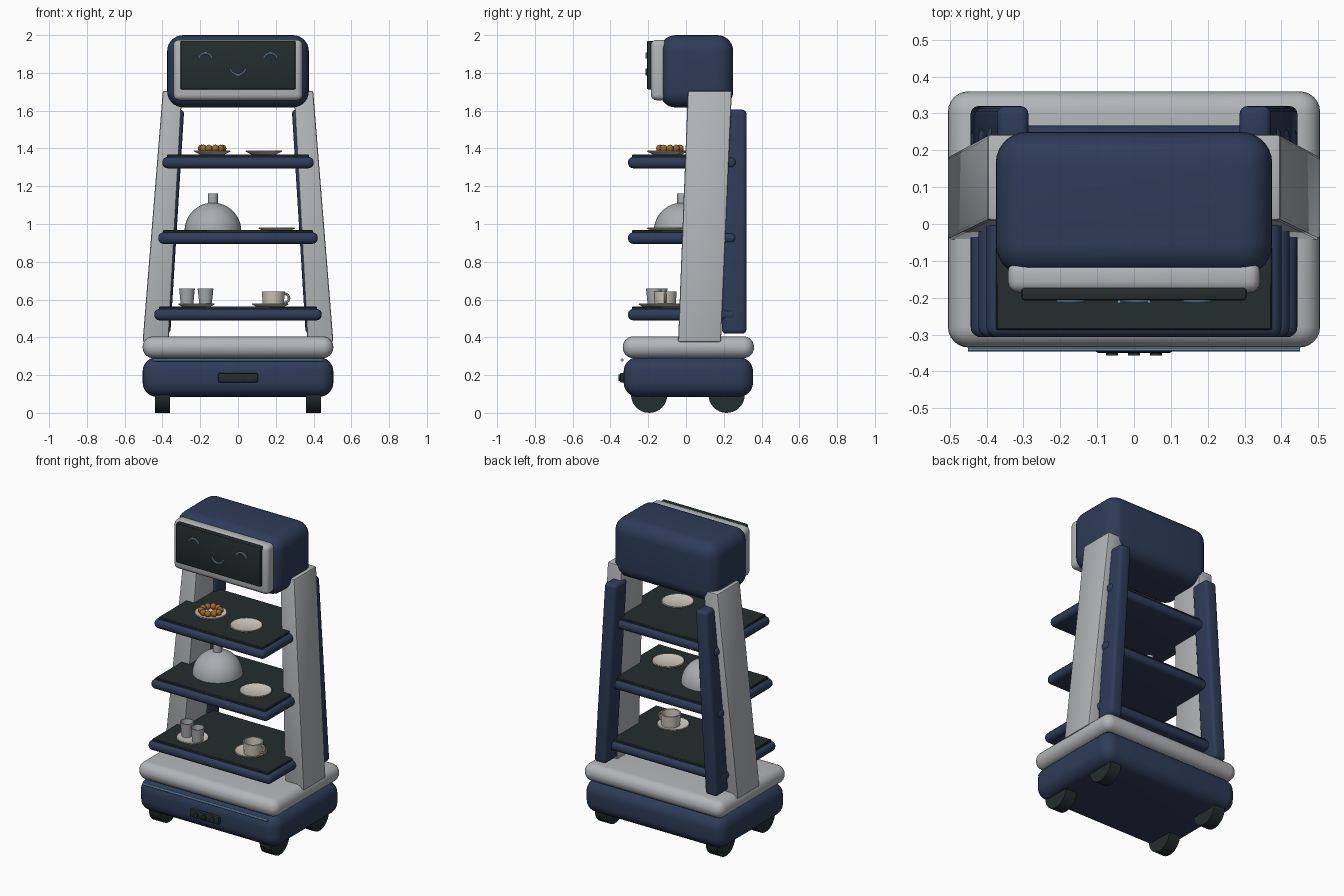
import bpy, bmesh, math
from mathutils import Vector

cube = bpy.data.objects.get("Cube")
if cube:
    bpy.data.objects.remove(cube, do_unlink=True)


def material(name, r, g, b):
    m = bpy.data.materials.new(name)
    m.use_nodes = True
    m.diffuse_color = (r, g, b, 1)
    bsdf = next(n for n in m.node_tree.nodes if n.type == 'BSDF_PRINCIPLED')
    bsdf.inputs["Base Color"].default_value = (r, g, b, 1)
    return m


NAVY = material("navy", .027, .045, .098)
GREY = material("light grey", .45, .47, .48)
DARK = material("dark green black", .017, .027, .026)
BLUE = material("glow blue", .21, .45, .62)
CREAM = material("cream china", .62, .56, .49)
STEEL = material("steel", .40, .42, .43)
BROWN = material("baked brown", .36, .14, .025)


def finish(name, mesh, mat, angle=40):
    ob = bpy.data.objects.new(name, mesh)
    bpy.context.collection.objects.link(ob)
    mesh.materials.clear()
    mesh.materials.append(mat)
    bpy.ops.object.select_all(action='DESELECT')
    ob.select_set(True)
    bpy.context.view_layer.objects.active = ob
    bpy.ops.object.shade_smooth_by_angle(angle=math.radians(angle))
    return ob


def from_bm(name, bm, mat):
    bmesh.ops.recalc_face_normals(bm, faces=bm.faces)
    mesh = bpy.data.meshes.new(name)
    bm.to_mesh(mesh)
    bm.free()
    return finish(name, mesh, mat)


def prism(name, low, high, z, mat, bevel=0, segments=5):
    """Bevelled block between two rectangles (x0, x1, y0, y1) at z[0] and z[1]."""
    bm = bmesh.new()
    rings = []
    for (x0, x1, y0, y1), h in zip((low, high), z):
        rings.append([bm.verts.new((x, y, h))
                      for x, y in ((x0, y0), (x1, y0), (x1, y1), (x0, y1))])
    bm.faces.new(rings[0])
    bm.faces.new(rings[1])
    for i in range(4):
        j = (i + 1) % 4
        bm.faces.new((rings[0][i], rings[0][j], rings[1][j], rings[1][i]))
    bmesh.ops.recalc_face_normals(bm, faces=bm.faces)
    if bevel:
        bmesh.ops.bevel(bm, geom=bm.edges[:], offset=bevel, segments=segments,
                        profile=0.5, affect='EDGES', clamp_overlap=True)
    return from_bm(name, bm, mat)


def block(name, x, y, z, mat, bevel=0, segments=5):
    rect = (x[0], x[1], y[0], y[1])
    return prism(name, rect, rect, z, mat, bevel, segments)


def lathe(name, profile, loc, mat, steps=32):
    bm = bmesh.new()
    verts = [bm.verts.new((r, 0, h)) for r, h in profile]
    edges = [bm.edges.new(p) for p in zip(verts, verts[1:])]
    bmesh.ops.spin(bm, geom=verts + edges, axis=(0, 0, 1), cent=(0, 0, 0),
                   angle=math.tau, steps=steps)
    bmesh.ops.remove_doubles(bm, verts=bm.verts[:], dist=0.0001)
    ob = from_bm(name, bm, mat)
    ob.location = loc
    return ob


def tube(name, points, radius, mat):
    cu = bpy.data.curves.new(name, 'CURVE')
    cu.dimensions = '3D'
    cu.bevel_depth = radius
    cu.bevel_resolution = 2
    cu.use_fill_caps = True
    sp = cu.splines.new('POLY')
    sp.points.add(len(points) - 1)
    for p, co in zip(sp.points, points):
        p.co = (*co, 1)
    tmp = bpy.data.objects.new(name + "_path", cu)
    bpy.context.collection.objects.link(tmp)
    bpy.context.view_layer.update()
    dg = bpy.context.evaluated_depsgraph_get()
    mesh = bpy.data.meshes.new_from_object(tmp.evaluated_get(dg))
    bpy.data.objects.remove(tmp, do_unlink=True)
    return finish(name, mesh, mat)


def arc(name, x, y, z, radius, start, end, thick, mat):
    angles = [math.radians(start + (end - start) * i / 14) for i in range(15)]
    return tube(name, [(x + radius * math.cos(a), y, z + radius * math.sin(a))
                       for a in angles], thick, mat)


# Base body and deck
block("base_body", (-.505, .505), (-.33, .355), (.085, .295), NAVY, .075, 6)
block("base_deck", (-.505, .505), (-.335, .36), (.29, .405), GREY, .056, 6)
tube("base_light_strip", [(-.45, -.338, .28), (.45, -.338, .28)], .008, BLUE)
block("control_panel", (-.105, .105), (-.35, -.32), (.16, .212), DARK, .009, 2)
for i, x in enumerate((-.06, 0, .06)):
    bm = bmesh.new()
    bmesh.ops.create_cone(bm, cap_ends=True, segments=16, radius1=.016,
                          radius2=.016, depth=.02)
    button = from_bm(f"panel_button_{i + 1}", bm, DARK)
    button.rotation_euler.x = math.pi / 2
    button.location = (x, -.347, .186)

# Wheels
for side, sx in (("left", 1), ("right", -1)):
    for end, y in (("front", -.195), ("rear", .215)):
        bm = bmesh.new()
        bmesh.ops.create_cone(bm, cap_ends=True, segments=32, radius1=.096,
                              radius2=.096, depth=.08)
        wheel = from_bm(f"{end}_{side}_wheel", bm, DARK)
        wheel.rotation_euler.y = math.pi / 2
        wheel.location = (sx * .4, y, .096)

    # Leaning side pillar and rear bar
    def mirrored(x0, x1, y0, y1):
        return (*sorted((sx * x0, sx * x1)), y0, y1)
    prism(f"{side}_pillar", mirrored(.368, .505, -.042, .185),
          mirrored(.295, .398, .01, .243), (.375, 1.705), GREY, .01, 2)
    prism(f"{side}_rear_bar", mirrored(.358, .445, .19, .32),
          mirrored(.285, .37, .19, .32), (.42, 1.605), NAVY, .022, 4)

# Shelves with dark mats
for name, half, z in (("lower", .443, .49), ("middle", .422, .895), ("upper", .4, 1.295)):
    block(f"{name}_shelf", (-half, half), (-.307, .267), (z, z + .06), NAVY, .027)
    block(f"{name}_mat", (-half + .025, half - .025), (-.287, .247),
          (z + .05, z + .073), DARK, .004, 1)

# Head and screen
block("head", (-.375, .375), (-.14, .25), (1.617, 2.0), NAVY, .085, 7)
block("screen_bezel", (-.342, .342), (-.186, -.1), (1.655, 1.975), GREY, .03, 4)
block("screen", (-.305, .305), (-.207, -.17), (1.712, 1.97), DARK, .008, 2)
for side, sx in (("left", 1), ("right", -1)):
    arc(f"{side}_eye", sx * .172, -.21, 1.868, .036, 15, 165, .005, BLUE)
arc("smile", 0, -.21, 1.832, .042, 195, 345, .005, BLUE)

# Plates
PLATE = [(0, 0), (.065, 0), (.097, .016), (.094, .021), (.066, .009), (0, .009)]
TOP, MID, LOW = 1.368, .968, .563
for name, loc in (("bun_plate", (-.137, -.085, TOP)), ("upper_plate", (.137, -.11, TOP)),
                  ("middle_plate", (.205, -.11, MID - .008)),
                  ("glass_plate", (-.22, -.155, LOW - .005)),
                  ("saucer", (.17, -.11, LOW - .005))):
    lathe(name, PLATE, loc, CREAM)

# Ring of small buns
for i in range(10):
    a = math.tau * i / 10
    bm = bmesh.new()
    bmesh.ops.create_uvsphere(bm, u_segments=14, v_segments=8, radius=.02)
    bun = from_bm(f"bun_{i + 1}", bm, BROWN)
    bun.location = Vector((-.137 + .056 * math.cos(a), -.085 + .056 * math.sin(a), TOP + .032))

# Serving dome with knob
dome = [(.15 * math.cos(i * math.pi / 24), .15 * math.sin(i * math.pi / 24)) for i in range(13)]
lathe("serving_dome", [(0, 0)] + dome[:-1] + [(0, .15)], (-.133, -.02, MID - .005), STEEL, 40)
lathe("dome_knob", [(0, 0), (.027, 0), (.027, .055), (0, .055)], (-.133, -.02, 1.107), STEEL)

# Glasses and cup
GLASS = [(0, 0), (.032, 0), (.042, .092), (.037, .092), (.029, .008), (0, .008)]
lathe("glass_1", GLASS, (-.27, -.14, LOW + .004), STEEL, 24)
lathe("glass_2", GLASS, (-.172, -.17, LOW + .004), STEEL, 24)
CUP = [(0, 0), (.055, 0), (.061, .075), (.054, .075), (.049, .01), (0, .01)]
lathe("cup", CUP, (.187, -.11, LOW + .004), CREAM)
arc("cup_handle", .246, -.11, LOW + .044, .024, -100, 100, .007, CREAM)
